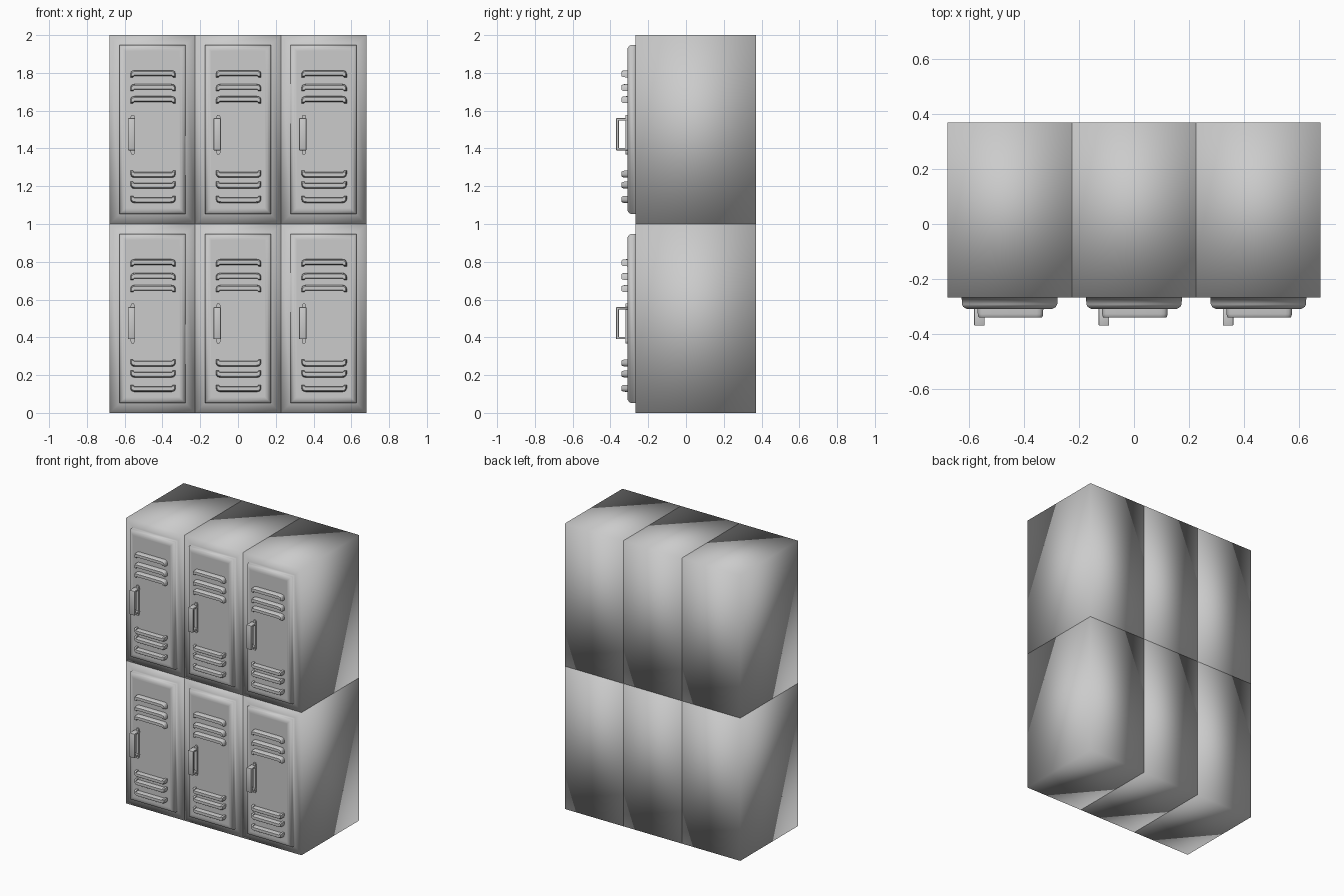
import bpy, bmesh
from math import pi, radians

default = bpy.data.objects.get("Cube")
if default:
    bpy.data.objects.remove(default, do_unlink=True)

UNIT_W, UNIT_H = 0.453, 1.0
FRONT, BACK, DOOR = -0.267, 0.37, -0.31


def loft(name, rings):
    """Join matching rings of 3D points into a closed solid mesh."""
    bm = bmesh.new()
    loops = [[bm.verts.new(p) for p in ring] for ring in rings]
    n = len(loops[0])
    for a, b in zip(loops, loops[1:]):
        for i in range(n):
            j = (i + 1) % n
            bm.faces.new((a[i], a[j], b[j], b[i]))
    bm.faces.new(loops[0])
    bm.faces.new(loops[-1])
    bmesh.ops.recalc_face_normals(bm, faces=bm.faces)
    mesh = bpy.data.meshes.new(name)
    bm.to_mesh(mesh)
    bm.free()
    return mesh


def rectangle(margin, y):
    x, z = UNIT_W / 2 - margin, UNIT_H / 2 - margin
    return [(sx * x, y, sz * z) for sx, sz in ((-1, -1), (1, -1), (1, 1), (-1, 1))]


def place(name, mesh, location, turn=0):
    ob = bpy.data.objects.new(name, mesh)
    ob.location = location
    ob.rotation_euler.y = turn
    bpy.context.collection.objects.link(ob)
    return ob


def soften(ob, angle=40):
    bpy.ops.object.select_all(action='DESELECT')
    ob.select_set(True)
    bpy.context.view_layer.objects.active = ob
    bpy.ops.object.shade_smooth_by_angle(angle=radians(angle))


# Cabinet body with its raised, rounded door panel
cabinet = loft("cabinet", [
    rectangle(0, BACK), rectangle(0, FRONT),
    rectangle(0.052, FRONT), rectangle(0.053, -0.292),
    rectangle(0.058, -0.302), rectangle(0.072, DOOR), rectangle(0.085, DOOR)])
cabinet.shade_smooth()

# Louvre: arched strip with a slot along its open edge
half = [(0.106, -0.011), (0.106, -0.019), (0.12, -0.019), (0.12, 0.0),
        (0.116, 0.011), (0.108, 0.017), (0.096, 0.019)]
outline = half + [(-x, z) for x, z in reversed(half)]
louvre = loft("louvre", [
    [(x * sx, y, z * sz) for x, z in outline]
    for y, sx, sz in ((0.005, 1, 1), (-0.018, 0.99, 0.94),
                      (-0.026, 0.98, 0.85), (-0.031, 0.95, 0.65))])

# Handle: a closed-back grip, extruded sideways
grip = [(0.003, -0.088), (-0.06, -0.088), (-0.06, 0.082), (0.003, 0.082),
        (0.003, 0.07), (-0.046, 0.07), (-0.046, -0.076), (0.003, -0.076)]
handle = loft("handle", [[(x, y, z) for y, z in grip] for x in (-0.019, 0.019)])

# Handle backing plate with pointed ends
plate_shape = [(0.006, -0.105), (0.011, -0.095), (0.011, 0.095), (0.006, 0.105),
               (-0.006, 0.105), (-0.011, 0.095), (-0.011, -0.095), (-0.006, -0.105)]
plate = loft("plate", [[(x, y, z) for x, z in plate_shape] for y in (0.003, -0.009)])

UPPER = (0.795, 0.722, 0.658)
LOWER = (0.264, 0.206, 0.13)

# Lockers: three columns, two rows
first = True
for row, level in enumerate(("lower", "upper")):
    for column, side in enumerate(("right", "middle", "left")):
        x = (column - 1) * UNIT_W
        base = row * UNIT_H
        tag = f"{level}_{side}"
        place(f"cabinet_{tag}", cabinet, (x, 0, base + UNIT_H / 2))
        vents = [(z, 0) for z in UPPER] + [(z, pi) for z in LOWER]
        for i, (z, turn) in enumerate(vents):
            vent = place(f"louvre_{tag}_{i + 1}", louvre, (x + 0.003, DOOR, base + z), turn)
        pull = place(f"handle_{tag}", handle, (x - 0.11, DOOR, base + 0.478))
        place(f"handle_plate_{tag}", plate, (x - 0.104, DOOR, base + 0.473))
        if first:
            soften(vent, 50)
            bevel_mesh = bmesh.new()
            bevel_mesh.from_mesh(handle)
            bmesh.ops.bevel(bevel_mesh, geom=bevel_mesh.edges[:], offset=0.003,
                            segments=2, profile=0.5, affect='EDGES')
            bevel_mesh.to_mesh(handle)
            bevel_mesh.free()
            soften(pull)
            first = False
